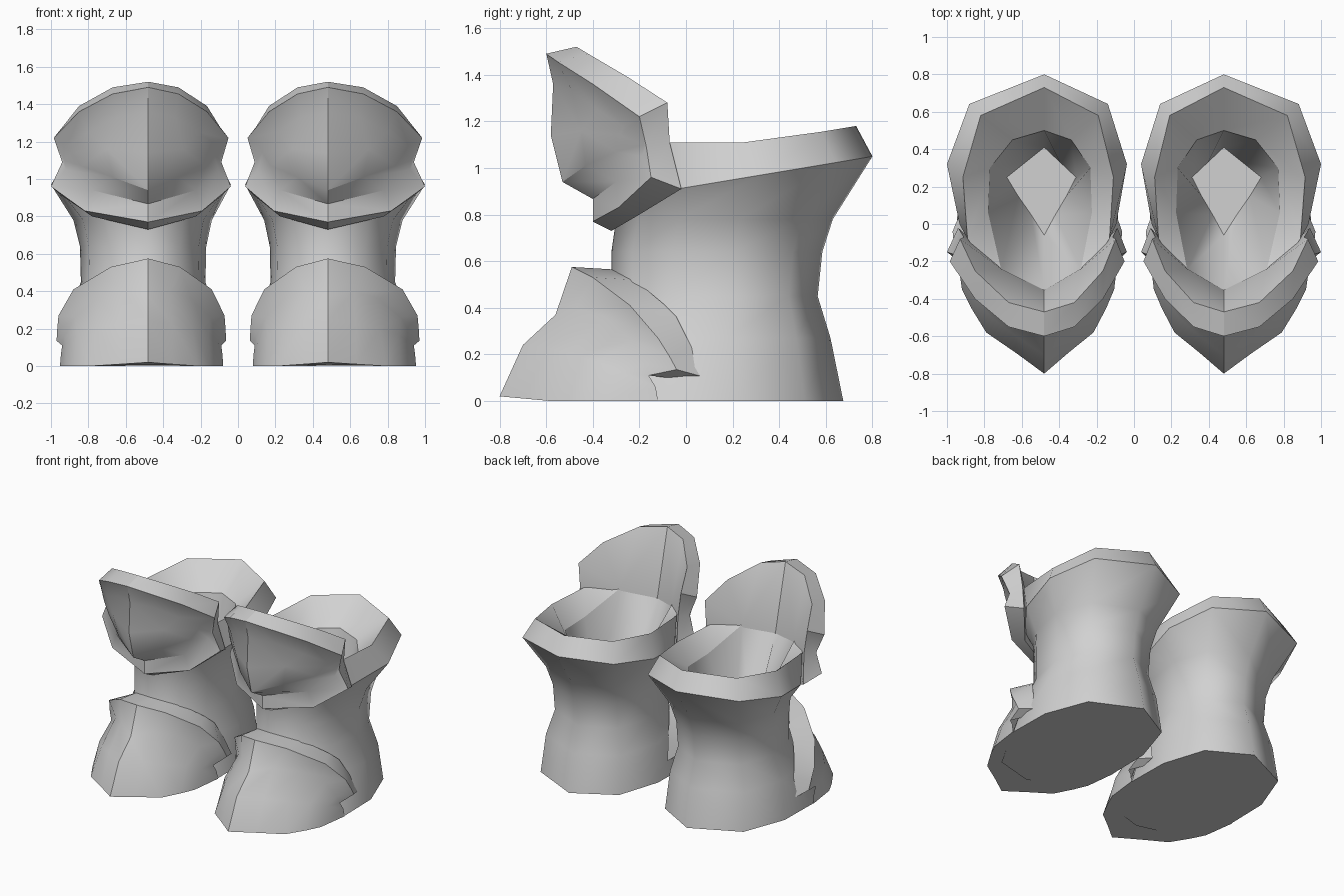
import bpy
import bmesh
import math

if "Cube" in bpy.data.objects:
    bpy.data.objects.remove(bpy.data.objects["Cube"], do_unlink=True)

SHADE = (0.64, 0.64, 0.64, 1)
grey = bpy.data.materials.new("plain grey")
grey.use_nodes = True
grey.diffuse_color = SHADE
grey.node_tree.nodes["Principled BSDF"].inputs["Base Color"].default_value = SHADE

RIDGE = 0.48    # sideways position of each boot's centre ridge
INNER = 0.85    # the inner half of a boot is a little slimmer


def place(p, side, half):
    """Half-boot point to world space; half is 1 outside, -1 inside."""
    x = p[0] if half > 0 else -p[0] * INNER
    return (side * (RIDGE + x), p[1], p[2])


def row(bm, pts, side, closed):
    """Full row of vertices from a half row that starts on the ridge."""
    outer = [bm.verts.new(place(p, side, 1)) for p in pts]
    mirrored = pts[1:-1] if closed else pts[1:]
    inner = [bm.verts.new(place(p, side, -1)) for p in mirrored]
    return outer + inner[::-1] if closed else inner[::-1] + outer


def loft(bm, rows, closed):
    n = len(rows[0])
    for a, b in zip(rows, rows[1:]):
        for i in range(n if closed else n - 1):
            j = (i + 1) % n
            bm.faces.new((a[i], a[j], b[j], b[i]))


def crease(bm, a, b):
    bm.edges.get((a, b)).smooth = False


def ridged_cap(bm, ring, middle, hub, side):
    """Close a ring with two fans that meet in a sharp centre ridge."""
    mid = bm.verts.new(place(middle, side, 1))
    low = len(ring) // 2
    halves = ((1, ring[:low + 1]), (-1, ring[low:] + ring[:1]))
    for half, verts in halves:
        centre = bm.verts.new(place(hub, side, half))
        loop = verts + [mid]
        for i, v in enumerate(loop):
            bm.faces.new((loop[i - 1], v, centre))
    crease(bm, mid, ring[0])
    crease(bm, mid, ring[low])


def finish(bm, name, angle):
    bmesh.ops.recalc_face_normals(bm, faces=bm.faces)
    mesh = bpy.data.meshes.new(name)
    bm.to_mesh(mesh)
    bm.free()
    mesh.materials.append(grey)
    ob = bpy.data.objects.new(name, mesh)
    bpy.context.collection.objects.link(ob)
    bpy.ops.object.select_all(action="DESELECT")
    ob.select_set(True)
    bpy.context.view_layer.objects.active = ob
    bpy.ops.object.shade_smooth_by_angle(angle=math.radians(angle), keep_sharp_edges=True)


# Shaft outline, front to back, on a unit scale
OUTLINE = [(0, -1), (.55, -.8), (.87, -.42), (1, .15), (.77, .72), (0, 1)]


def ring(front, back, width, height):
    mid, reach = (back + front) / 2, (back - front) / 2
    pts = [(x * width, mid + t * reach) for x, t in OUTLINE]
    return [(x, y, height(y)) for x, y in pts]


def shaft(side, label):
    bm = bmesh.new()
    base = [(0, -.55), (.27, -.48), (.468, -.12), (.462, .2), (.345, .51), (0, .675)]
    rings = [[(x, y, 0) for x, y in base]]
    body = [(.27, -.43, .62, .425), (.45, -.32, .565, .36),
            (.64, -.32, .585, .365), (.78, -.3, .63, .4)]
    rings += [ring(f, b, w, lambda y, z=z: z) for z, f, b, w in body]
    # Flared cuff, its top edge, the opening and the inner floor
    rings.append(ring(-.33, .8, .52, lambda y: .916 + .167 * y))
    rings.append([(0, -.42, 1.1), (.26, -.27, 1.11), (.41, -.08, 1.11),
                  (.435, .25, 1.11), (.34, .58, 1.155), (0, .73, 1.18)])
    rings.append([(0, -.355, 1.04), (.23, -.245, 1.09), (.3, .06, .98),
                  (.29, .3, .98), (.17, .45, 1), (0, .5, 1.02)])
    floor = [(0, -.06), (.07, .05), (.14, .15), (.2, .25), (.1, .33), (0, .41)]
    rings.append([(x, y, .45) for x, y in floor])
    rows = [row(bm, r, side, True) for r in rings]
    loft(bm, rows, True)
    bm.faces.new(rows[0])
    bm.faces.new(rows[-1])
    for r in rows[5:] + rows[:1]:
        for i, v in enumerate(r):
            crease(bm, v, r[i - 1])
    finish(bm, label + "_boot_shaft", 100)


def toe_cap(side, label):
    bm = bmesh.new()
    sole = [(0, -.8, .02), (.15, -.69, .01), (.31, -.58, 0),
            (.39, -.45, 0), (.44, -.35, 0), (.472, -.12, 0)]
    bulge = [(0, -.7, .24), (.15, -.6, .23), (.28, -.5, .2),
             (.38, -.38, .17), (.44, -.27, .12), (.467, -.13, .06)]
    seam = [(0, -.56, .37), (.14, -.47, .4), (.27, -.35, .36),
            (.39, -.23, .26), (.45, -.18, .16), (.46, -.16, .11)]
    # Raised strap behind the cap
    crest = [(0, -.49, .575), (.2, -.4, .53), (.4, -.24, .41),
             (.48, -.12, .27), (.487, -.07, .19), (.49, -.04, .135)]
    back = [(0, -.32, .565), (.18, -.22, .52), (.32, -.1, .42),
            (.37, -.04, .36), (.41, .02, .24), (.445, .07, .105)]
    rows = [row(bm, r, side, False) for r in (sole, bulge, seam, crest, back)]
    loft(bm, rows, False)
    bm.faces.new(rows[0])
    for end, half in ((0, -1), (-1, 1)):
        under = bm.verts.new(place((.43, -.04, .095), side, half))
        bm.faces.new((rows[2][end], rows[3][end], rows[4][end], under))
    finish(bm, label + "_toe_cap", 35)


def knee_guard(side, label):
    bm = bmesh.new()
    rear = [(0, -.47, 1.52), (.19, -.42, 1.49), (.37, -.25, 1.39), (.45, -.08, 1.28),
            (.43, -.07, 1.11), (.46, -.02, .91), (.3, -.2, .8), (0, -.32, .73)]
    front = [(0, -.6, 1.49), (.19, -.55, 1.455), (.37, -.4, 1.36), (.505, -.2, 1.22),
             (.46, -.17, 1.09), (.52, -.15, .96), (.34, -.29, .83), (0, -.4, .77)]
    # Lip along the lower half, then the raised pad
    lip = [(0, -.597, 1.48), (.188, -.547, 1.448), (.365, -.398, 1.353), (.5, -.2, 1.213),
           (.45, -.18, 1.1), (.44, -.19, 1.05), (.3, -.3, .94), (0, -.4, .867)]
    pad = [(0, -.57, 1.36), (.17, -.49, 1.33), (.32, -.38, 1.25), (.43, -.27, 1.18),
           (.41, -.28, 1.14), (.36, -.3, 1.07), (.19, -.43, 1.01), (0, -.53, .94)]
    rows = [row(bm, r, side, True) for r in (rear, front, lip, pad)]
    loft(bm, rows, True)
    for a, b in zip(rows, rows[1:]):
        crease(bm, a[0], b[0])
    ridged_cap(bm, rows[0], (0, -.355, 1.05), (.23, -.24, 1.1), side)
    ridged_cap(bm, rows[-1], (0, -.58, 1.14), (.22, -.45, 1.16), side)
    finish(bm, label + "_knee_guard", 32)


for side, label in ((1, "left"), (-1, "right")):
    shaft(side, label)
    toe_cap(side, label)
    knee_guard(side, label)
